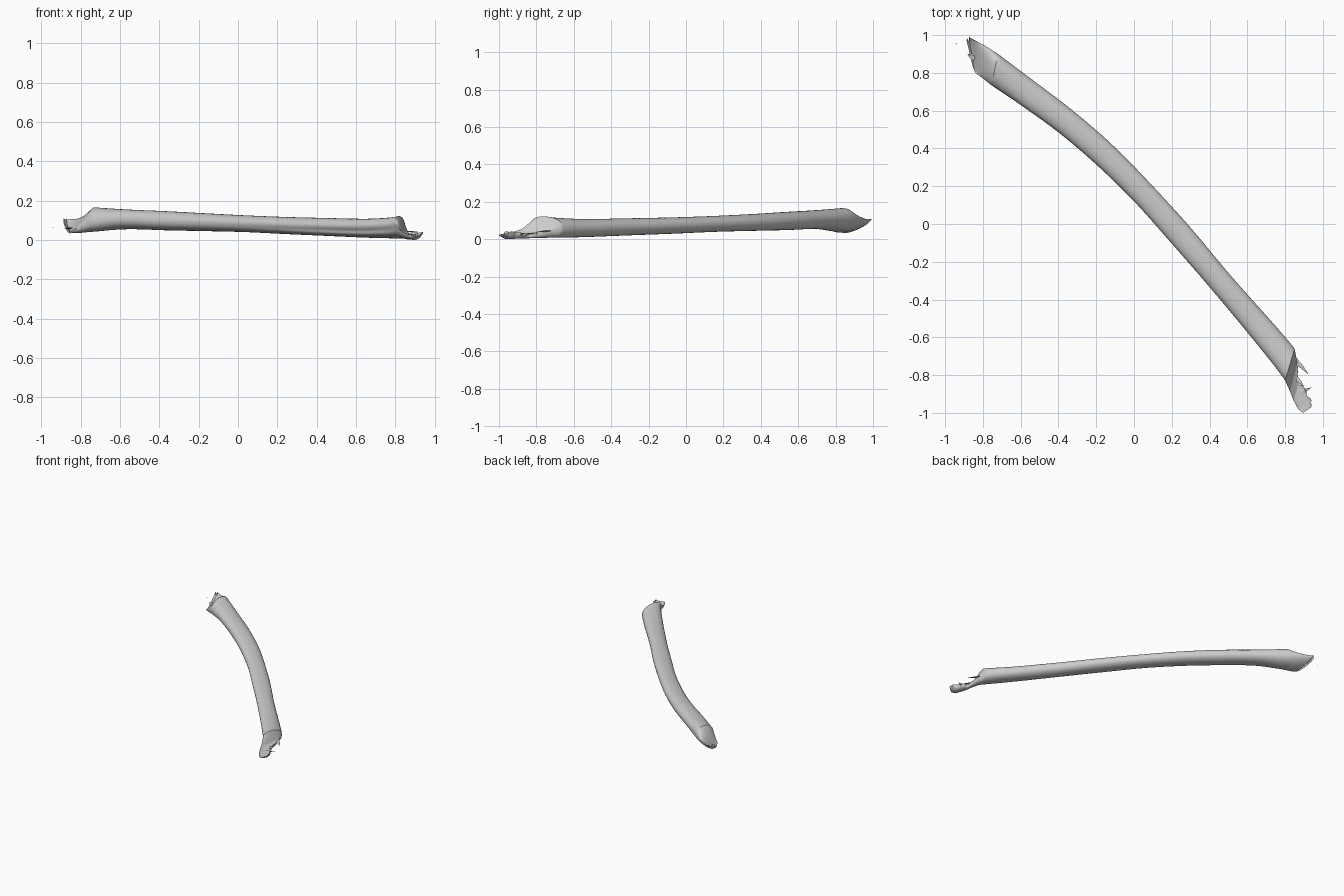
import bpy, bmesh, math, random
from mathutils import Vector

if "Cube" in bpy.data.objects:
    bpy.data.objects.remove(bpy.data.objects["Cube"])

random.seed(4)

# Stations: left edge x,y | right edge x,y | left z, right z | height above, depth below
STATIONS = [
    (-.853, .83, -.893, 1.0, .045, .118, -.030, .012),
    (-.840, .80, -.865, .985, .050, .105, -.022, .030),
    (-.805, .775, -.79, .945, .065, .11, .020, .045),
    (-.755, .735, -.72, .90, .090, .112, .064, .058),
    (-.60, .63, -.52, .75, .105, .105, .050, .050),
    (-.40, .485, -.305, .585, .097, .097, .049, .048),
    (-.20, .315, -.10, .405, .090, .090, .045, .045),
    (.00, .12, .095, .205, .083, .083, .042, .043),
    (.20, -.105, .30, -.02, .075, .075, .042, .045),
    (.40, -.335, .505, -.265, .068, .068, .044, .047),
    (.60, -.575, .705, -.49, .064, .060, .046, .050),
    (.745, -.755, .81, -.61, .070, .060, .049, .056),
    (.80, -.83, .85, -.66, .080, .062, .050, .062),
    (.825, -.885, .865, -.735, .052, .045, -.006, .041),
    (.845, -.935, .875, -.83, .036, .028, -.010, .028),
    (.870, -.98, .935, -.92, .028, .040, -.012, .033),
    (.895, -1.0, .945, -.965, .025, .042, -.008, .015),
]
SIDES, STEPS = 48, 8


def spline(t):
    """Smooth interpolation through the shaft, straight at the broken ends."""
    i = min(int(t), len(STATIONS) - 2)
    f = t - i
    a, b = STATIONS[i], STATIONS[i + 1]
    if i < 3 or i > 11:
        return [p + (q - p) * f for p, q in zip(a, b)]
    o, c = STATIONS[i - 1], STATIONS[min(i + 2, len(STATIONS) - 1)]
    if i == 3:
        o = [2 * p - q for p, q in zip(a, b)]
    if i == 11:
        c = [2 * q - p for p, q in zip(a, b)]
    return [.5 * (2 * p + (q - n) * f + (2 * n - 5 * p + 4 * q - r) * f * f
                  + (3 * p - n - 3 * q + r) * f ** 3)
            for n, p, q, r in zip(o, a, b, c)]


def ring(t):
    lx, ly, rx, ry, zl, zr, up, down = spline(t)
    # ragged right-hand rim past the breaks
    rag = random.uniform(-.16, .04) if (t > 13.2 or t < .8) else 0
    groove = .008 * math.exp(-((t - 10) / 2.2) ** 2)
    pts = []
    for k in range(SIDES):
        a = 2 * math.pi * k / SIDES
        c, s = math.cos(a), math.sin(a)
        u = .5 + .5 * math.copysign(abs(c) ** .92, c)
        u += rag * max(0, c) ** 4
        z = zl + (zr - zl) * u + (up if s > 0 else down) * math.copysign(abs(s) ** .92, s)
        # long shallow flute along the left flank
        u += groove * 8 * math.exp(-((a - 3.45) / .25) ** 2)
        pts.append(Vector((lx + (rx - lx) * u, ly + (ry - ly) * u, max(z, 0))))
    return pts


def make_object(name, bm):
    bmesh.ops.recalc_face_normals(bm, faces=bm.faces)
    mesh = bpy.data.meshes.new(name)
    bm.to_mesh(mesh)
    bm.free()
    ob = bpy.data.objects.new(name, mesh)
    bpy.context.collection.objects.link(ob)
    bpy.context.view_layer.objects.active = ob
    ob.select_set(True)
    bpy.ops.object.shade_smooth_by_angle(angle=math.radians(35))
    ob.select_set(False)
    return ob


# Curved shaft with dished, spoon-shaped broken ends
bm = bmesh.new()
count = (len(STATIONS) - 1) * STEPS + 1
rings = [[bm.verts.new(p) for p in ring(i / STEPS)] for i in range(count)]
for r0, r1 in zip(rings, rings[1:]):
    for k in range(SIDES):
        j = (k + 1) % SIDES
        bm.faces.new((r0[k], r0[j], r1[j], r1[k]))
bm.faces.new(rings[0])
bm.faces.new(rings[-1])
make_object("bone_shaft", bm)


# Thin splinters along the broken rims, and one loose chip
def splinter(name, base, tip, width):
    base, tip = Vector(base), Vector(tip)
    side = (tip - base).cross(Vector((0, 0, 1))).normalized() * width
    mid = (base + tip) / 2
    up = Vector((0, 0, width * .3))
    bm = bmesh.new()
    v = [bm.verts.new(p) for p in (base - side, mid - side * .8, tip, mid + side * .5,
                                   base + side, mid + up, mid - up)]
    for k in range(5):
        j = (k + 1) % 5
        bm.faces.new((v[k], v[j], v[5]))
        bm.faces.new((v[j], v[k], v[6]))
    make_object(name, bm)


splinter("rim_splinter_upper", (.85, -.72, .045), (.925, -.797, .04), .014)
splinter("rim_splinter_middle", (.87, -.90, .025), (.942, -.865, .03), .014)
splinter("rim_splinter_lower", (.86, -.82, .03), (.90, -.86, .03), .012)
splinter("left_rim_splinter", (-.84, .88, .06), (-.882, .90, .06), .02)
splinter("loose_chip", (-.940, .952, .062), (-.945, .957, .064), .003)
